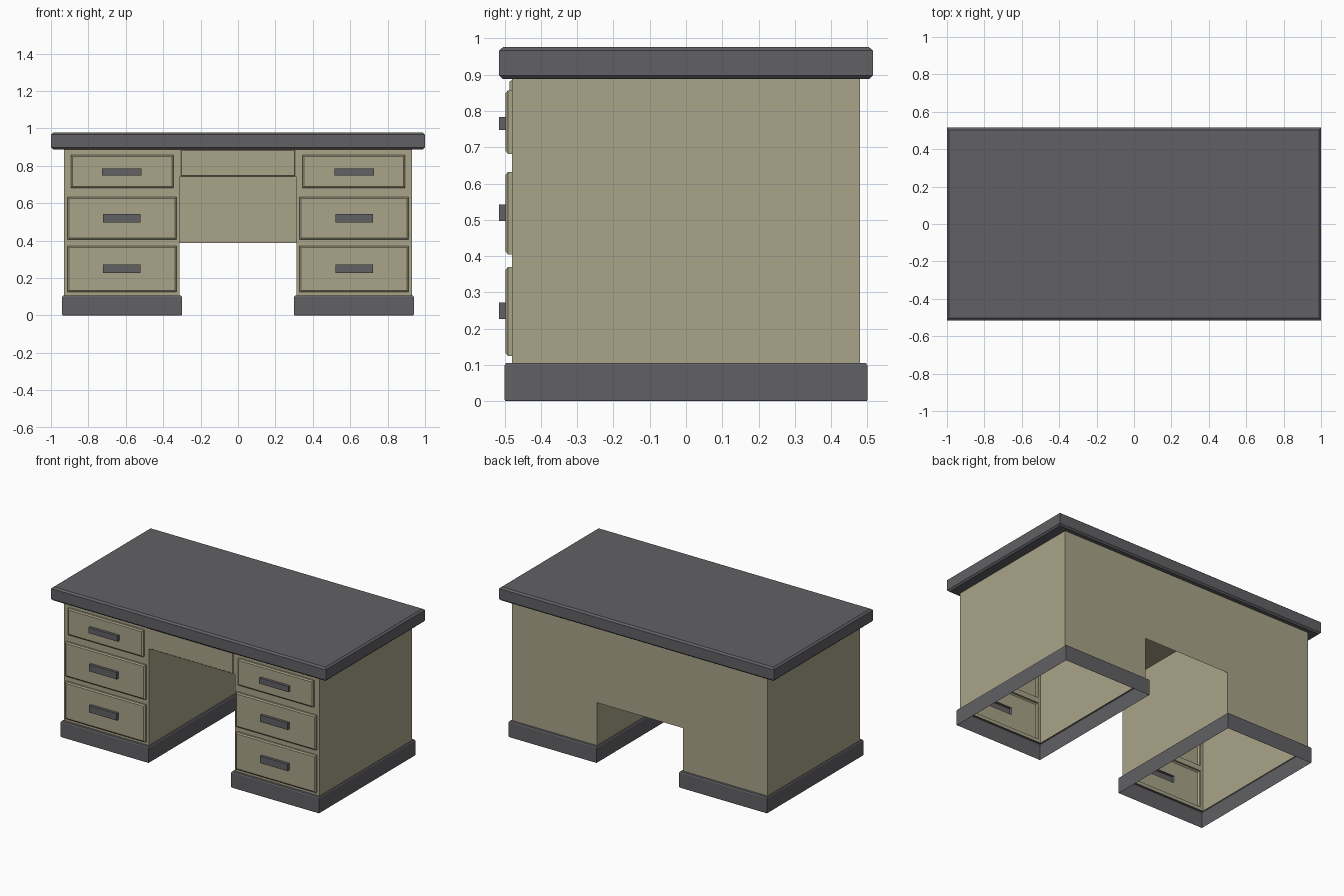
import bpy, bmesh

if "Cube" in bpy.data.objects:
    bpy.data.objects.remove(bpy.data.objects["Cube"])


def material(name, rgb):
    m = bpy.data.materials.new(name)
    m.diffuse_color = (*rgb, 1)
    m.use_nodes = True
    m.node_tree.nodes["Principled BSDF"].inputs["Base Color"].default_value = m.diffuse_color
    return m


TAN = material("painted_tan", (0.40, 0.37, 0.25))
DARK = material("dark_grey", (0.12, 0.12, 0.13))


def rect_xz(x0, x1, z0, z1, y, inset=0.0):
    x0, x1, z0, z1 = x0 + inset, x1 - inset, z0 + inset, z1 - inset
    return [(x0, y, z0), (x1, y, z0), (x1, y, z1), (x0, y, z1)]


def rect_xy(x0, x1, y0, y1, z, inset=0.0):
    x0, x1, y0, y1 = x0 + inset, x1 - inset, y0 + inset, y1 - inset
    return [(x0, y0, z), (x1, y0, z), (x1, y1, z), (x0, y1, z)]


def rect_yz(y0, y1, z0, z1, x):
    return [(x, y0, z0), (x, y1, z0), (x, y1, z1), (x, y0, z1)]


def loft(rings, cap_start=False, cap_end=False):
    """Quads joining successive four-sided rings."""
    faces = []
    for a, b in zip(rings, rings[1:]):
        for i in range(4):
            j = (i + 1) % 4
            faces.append([a[i], a[j], b[j], b[i]])
    if cap_start:
        faces.append(rings[0][::-1])
    if cap_end:
        faces.append(rings[-1])
    return faces


def build(name, faces, mat, mirror=False):
    bm = bmesh.new()
    for f in faces:
        bm.faces.new([bm.verts.new(p) for p in f])
    bmesh.ops.remove_doubles(bm, verts=bm.verts[:], dist=1e-5)
    mesh = bpy.data.meshes.new(name)
    bm.to_mesh(mesh)
    bm.free()
    mesh.materials.append(mat)
    ob = bpy.data.objects.new(name, mesh)
    bpy.context.collection.objects.link(ob)
    if mirror:
        mod = ob.modifiers.new("mirror", 'MIRROR')
        mod.use_mirror_merge = False
    return ob


XI, XO = 0.313, 0.93          # pedestal inner and outer sides
YF, YB = -0.48, 0.48          # carcass front and back
Z0, Z1 = 0.103, 0.89          # plinth top and underside of desk top
KNEE, MODESTY = 0.74, 0.387   # kneehole ceiling, bottom of back panel
YD, YH = -0.497, -0.515       # drawer face and handle face

# Desk top with chamfered edges
T = (-1, 1, -0.515, 0.515)
build("desk_top", loft([rect_xy(*T, Z1 - 0.002, 0.01), rect_xy(*T, Z1 + 0.008),
                        rect_xy(*T, 0.967), rect_xy(*T, 0.977, 0.012)], True, True), DARK)

# Hollow plinth under each pedestal
P = (0.30, 0.94, -0.50, 0.50)
build("plinth", loft([rect_xy(*P, 0.0, 0.002), rect_xy(*P, 0.004), rect_xy(*P, 0.099),
                      rect_xy(*P, Z0 + 0.002, 0.004),
                      rect_xy(XI, XO, YF, YB, Z0 + 0.002)]), DARK, True)

# Pedestal walls: outer side, inner side, back
build("pedestal_walls", [rect_yz(YF, YB, Z0, Z1, XO),
                         rect_yz(YF, YB, Z0, Z1, XI)[::-1],
                         rect_xz(XI, XO, Z0, Z1, YB)[::-1]], TAN, True)

# Drawers: (drawer rectangle, handle rectangle), bottom to top
drawers = [((0.33, 0.912, 0.125, 0.37), (0.522, 0.722, 0.226, 0.272)),
           ((0.33, 0.912, 0.405, 0.632), (0.522, 0.722, 0.497, 0.542)),
           ((0.345, 0.893, 0.682, 0.857), (0.515, 0.727, 0.747, 0.784))]
frame, below = [], Z0
for i, (d, h) in enumerate(drawers):
    x0, x1, z0, z1 = d
    frame += [rect_xz(XI, XO, below, z0, YF), rect_xz(XI, x0, z0, z1, YF),
              rect_xz(x1, XO, z0, z1, YF)]
    below = z1
    build(f"drawer_front_{i + 1}", loft([rect_xz(*d, YF), rect_xz(*d, YD + 0.006),
                                         rect_xz(*d, YD, 0.008), rect_xz(*h, YD)]), TAN, True)
    build(f"drawer_handle_{i + 1}", loft([rect_xz(*h, YD), rect_xz(*h, YH)],
                                         cap_end=True), DARK, True)
frame.append(rect_xz(XI, XO, below, Z1, YF))
build("pedestal_front_frame", frame, TAN, True)

# Kneehole: front apron, ceiling and back panel
A = (-0.305, 0.305, KNEE + 0.004, 0.885)
build("apron", [rect_xz(-XI, XI, KNEE, Z1, YF)]
      + loft([rect_xz(*A, YF), rect_xz(*A, YF - 0.006, 0.004)], cap_end=True), TAN)
build("kneehole_ceiling", [rect_xy(-XI, XI, YF, YB, KNEE)[::-1]], TAN)
build("back_panel", [rect_xz(-XI, XI, MODESTY, Z1, YB)[::-1]], TAN)
